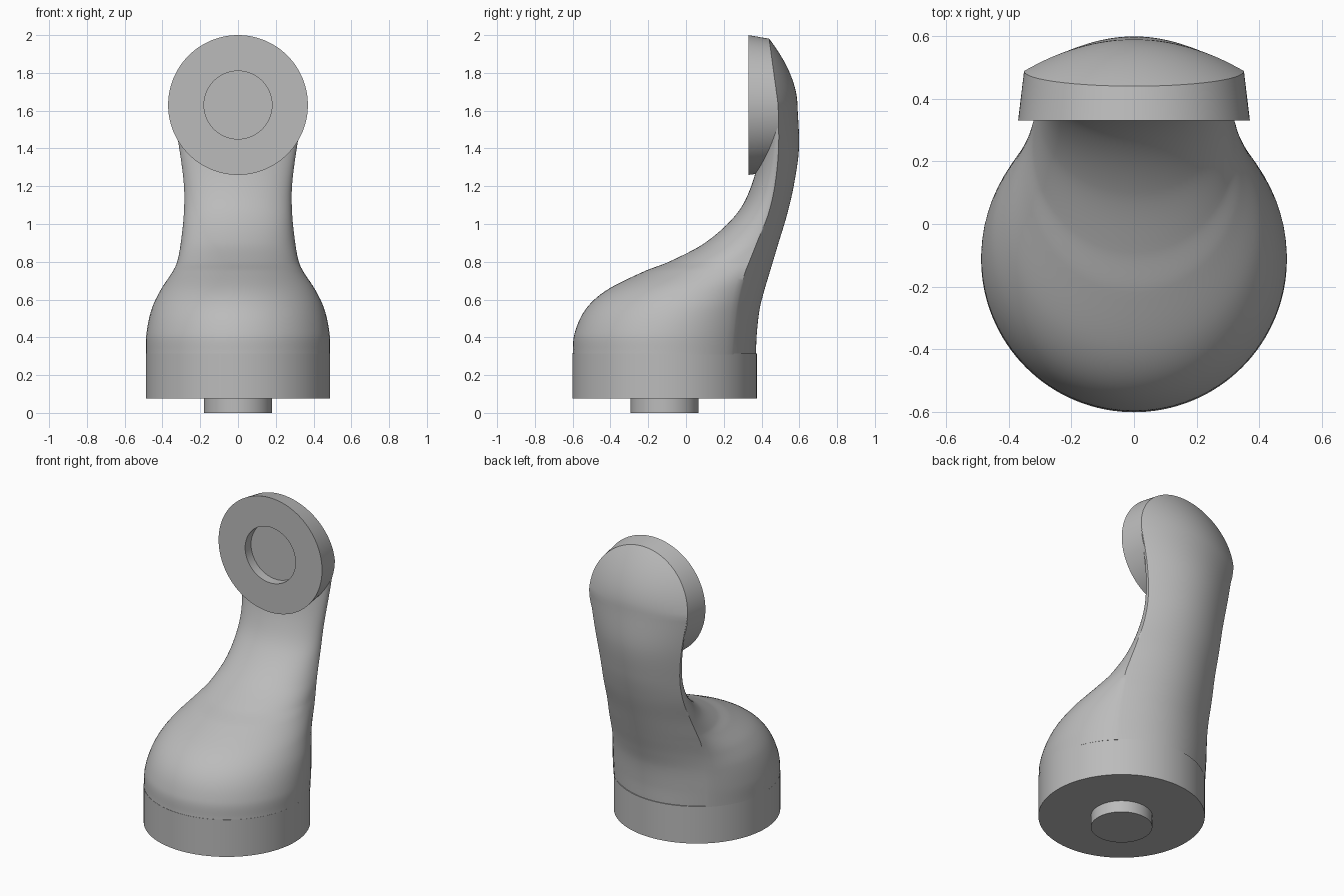
import bpy
import bmesh
from math import sin, cos, pi, acos, sqrt

default_cube = bpy.data.objects.get("Cube")
if default_cube:
    bpy.data.objects.remove(default_cube, do_unlink=True)

# One plain grey material for every part
grey = bpy.data.materials.new("plain grey")
grey.use_nodes = True
grey_colour = (0.5, 0.5, 0.5, 1)
grey.diffuse_color = grey_colour
grey.node_tree.nodes["Principled BSDF"].inputs["Base Color"].default_value = grey_colour


def loft(name, rings, closing_angle=pi / 6):
    """Skin a list of equally long closed rings and cap both ends."""
    bm = bmesh.new()
    loops = [[bm.verts.new(point) for point in ring] for ring in rings]
    count = len(loops[0])
    for lower, upper in zip(loops, loops[1:]):
        for i in range(count):
            j = (i + 1) % count
            bm.faces.new((lower[i], lower[j], upper[j], upper[i]))
    bm.faces.new(loops[0])
    bm.faces.new(loops[-1])
    bmesh.ops.recalc_face_normals(bm, faces=bm.faces)
    mesh = bpy.data.meshes.new(name)
    bm.to_mesh(mesh)
    bm.free()
    mesh.materials.append(grey)
    part = bpy.data.objects.new(name, mesh)
    bpy.context.collection.objects.link(part)
    bpy.ops.object.select_all(action="DESELECT")
    part.select_set(True)
    bpy.context.view_layer.objects.active = part
    bpy.ops.object.shade_smooth_by_angle(angle=closing_angle)
    return part


def circle(radius, place, sides=128):
    """Ring of points; place turns circle coordinates into a position."""
    return [place(radius * cos(2 * pi * i / sides), radius * sin(2 * pi * i / sides))
            for i in range(sides)]


def upright_cylinder(name, radius, bottom, top):
    axis_y = -0.113
    return loft(name, [circle(radius, lambda a, b: (a, axis_y + b, z)) for z in (bottom, top)])


# Round foot and the locating peg under it
upright_cylinder("base_ring", 0.488, 0.075, 0.315)
upright_cylinder("base_peg", 0.18, 0, 0.08)

# Round head plate with a shallow socket, facing the front
head_z = 1.63
rim_radius = 0.351


def crease_depth(rise):
    """Depth of the rim where the head plate meets its domed back."""
    return 0.488 - 0.048 * max(0, rise)


def head_ring(radius, depth):
    return circle(radius, lambda a, b: (a, depth, head_z + b))


rear_rim = circle(rim_radius, lambda a, b: (a, crease_depth(b / rim_radius), head_z + b))
loft("head_plate", [head_ring(0.18, 0.39), head_ring(0.18, 0.33),
                    head_ring(0.37, 0.33), rear_rim])

# Neck stations: height, front, widest depth, half width,
# crease half width, crease depth, back
stations = [
    (.31, -.6, -.113, .488, .34, .24, .37),
    (.42, -.59, -.1, .485, .34, .25, .375),
    (.55, -.53, -.05, .457, .335, .265, .39),
    (.65, -.42, .02, .41, .33, .285, .415),
    (.75, -.22, .16, .345, .325, .315, .445),
    (.8, -.09, .25, .322, .318, .335, .46),
    (.9, .1, .365, .303, .302, .375, .49),
    (1.05, .265, .43, .287, .286, .435, .535),
    (1.2, .345, .465, .286, .285, .47, .57),
    (1.4, .395, .485, .311, .31, .49, .598),
    (head_z, .42, .486, .352, .351, .488, .59),
]


def slope(i):
    """Change per unit height at a station."""
    a, b = stations[max(0, i - 1)], stations[min(len(stations) - 1, i + 1)]
    return [(q - p) / (b[0] - a[0]) for p, q in zip(a, b)]


def blend(i, t):
    """Smooth cubic interpolation between station i and the next one."""
    a, b = stations[i], stations[i + 1]
    span = b[0] - a[0]
    ease = t * t * (3 - 2 * t)
    leave, arrive = t * (1 - t) ** 2 * span, t * t * (t - 1) * span
    values = [p + (q - p) * ease + m * leave + n * arrive
              for p, q, m, n in zip(a, b, slope(i), slope(i + 1))]
    values[0] = a[0] + span * t
    return values


def section(z, front, middle, width, crease_x, crease_y, back):
    """Horizontal slice: bulging front, creased sides, shallow rounded back."""
    steps = 28
    width = max(width, crease_x * 1.0005)
    start = acos(crease_x / width)
    half = []
    for i in range(steps):
        x = crease_x * i / steps
        half.append((x, crease_y + (back - crease_y) * (1 - (i / steps) ** 2)))
    for i in range(steps + 1):
        angle = start - (start + pi / 2) * i / steps
        if angle > 0:
            y = middle + (crease_y - middle) * sin(angle) / sin(start)
        else:
            y = middle + (middle - front) * sin(angle)
        half.append((width * cos(angle), y))
    mirrored = [(-x, y) for x, y in reversed(half[1:-1])]
    return [(x, y, z) for x, y in half + mirrored]


slices = []
for i in range(len(stations) - 1):
    for step in range(8):
        slices.append(section(*blend(i, step / 8)))

# Domed top of the neck follows the round rim of the head
dome_steps = 24
for i in range(dome_steps):
    angle = pi / 2 * i / dome_steps
    rise = sin(angle)
    half_width = rim_radius * cos(angle)
    depth = crease_depth(rise)
    back = 0.59 - 0.15 * rise ** 1.8
    slices.append(section(head_z + rim_radius * rise, min(0.42, depth - 0.01),
                          depth, half_width, half_width, depth, max(back, depth)))
loft("curved_neck", slices)
